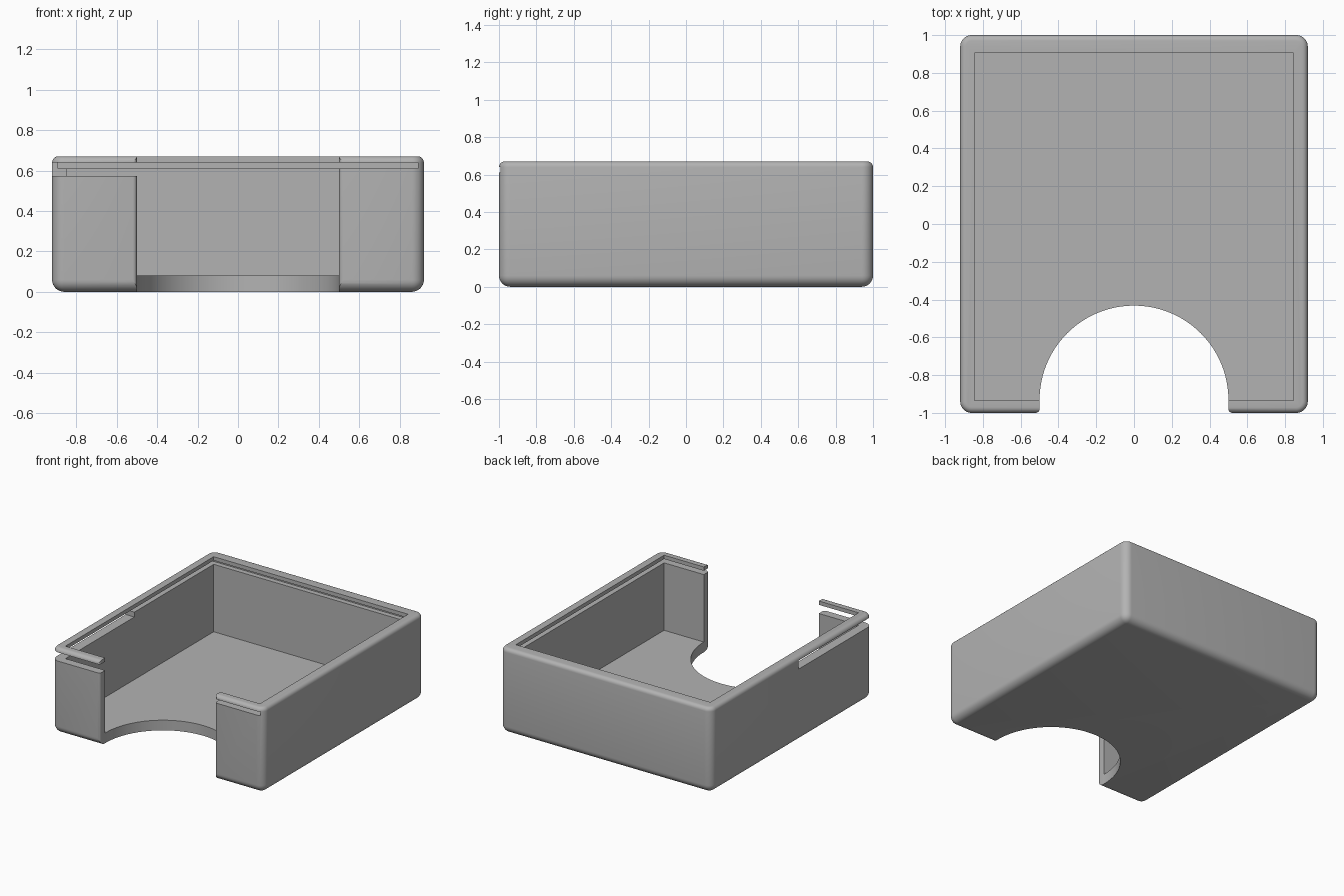
import bpy, bmesh, math

cube = bpy.data.objects.get("Cube")
if cube:
    bpy.data.objects.remove(cube, do_unlink=True)

W, D, H = 0.92, 1.0, 0.67        # half width, half depth, height
INNER_X, FRONT_IN, BACK_IN = 0.845, -0.935, 0.905
FLOOR = 0.08
GROOVE_LOW, GROOVE_TOP = 0.61, 0.64

grey = bpy.data.materials.new("plain_grey")
grey.use_nodes = True
grey.diffuse_color = (0.45, 0.45, 0.45, 1)
grey.node_tree.nodes["Principled BSDF"].inputs["Base Color"].default_value = grey.diffuse_color


def make_object(name, bm):
    bmesh.ops.recalc_face_normals(bm, faces=bm.faces)
    mesh = bpy.data.meshes.new(name)
    bm.to_mesh(mesh)
    bm.free()
    obj = bpy.data.objects.new(name, mesh)
    bpy.context.collection.objects.link(obj)
    mesh.materials.append(grey)
    return obj


def box_mesh(low, high):
    bm = bmesh.new()
    bmesh.ops.create_cube(bm, size=1)
    for v in bm.verts:
        v.co = [(a + b) / 2 + c * (b - a) for a, b, c in zip(low, high, v.co)]
    return bm


def box(name, low, high):
    return make_object(name, box_mesh(low, high))


def prism(name, outline, low, high):
    bm = bmesh.new()
    face = bm.faces.new([bm.verts.new((x, y, low)) for x, y in outline])
    out = bmesh.ops.extrude_face_region(bm, geom=[face])
    for v in out["geom"]:
        if isinstance(v, bmesh.types.BMVert):
            v.co.z = high
    return make_object(name, bm)


# Tray body: soft sides and bottom, tighter rounding at the rim
bm = box_mesh((-W, -D, 0), (W, D, H))
soft = [e for e in bm.edges if min(v.co.z for v in e.verts) < H / 2]
bmesh.ops.bevel(bm, geom=soft, offset=0.06, segments=8, profile=0.5, affect='EDGES')
rim = [e for e in bm.edges if all(v.co.z > H - 0.001 for v in e.verts)]
bmesh.ops.bevel(bm, geom=rim, offset=0.03, segments=5, profile=0.5, affect='EDGES')
tray = make_object("tray", bm)

# Front opening: half circle in the floor with eased corners at the outer face
R, CY, EASE = 0.5, -0.932, 0.02
right_side = [(R + 0.02, -1.1)]
for i in range(5):
    a = math.pi / 2 * i / 4
    right_side.append((R + EASE * (1 - math.sin(a)), -D + EASE * (1 - math.cos(a))))
arc = [(R * math.cos(math.pi * i / 48), CY + R * math.sin(math.pi * i / 48)) for i in range(49)]
outline = right_side + arc + [(-x, y) for x, y in reversed(right_side)]

# Hollow, lid groove open to the front, side slot and front opening
cutters = [
    box("hollow_cutter", (-INNER_X, FRONT_IN, FLOOR), (INNER_X, BACK_IN, 1)),
    box("groove_cutter", (-0.89, -1.1, GROOVE_LOW), (0.89, 0.945, GROOVE_TOP)),
    box("slot_cutter", (-1.1, -1.1, 0.572), (-0.4, -0.08, GROOVE_TOP)),
    prism("opening_cutter", outline, -0.2, 1.1),
]
bpy.context.view_layer.objects.active = tray
for cutter in cutters:
    cutter.hide_render = True
    mod = tray.modifiers.new(cutter.name, 'BOOLEAN')
    mod.operation = 'DIFFERENCE'
    mod.solver = 'EXACT'
    mod.object = cutter
    bpy.ops.object.modifier_apply(modifier=mod.name)
    bpy.data.objects.remove(cutter, do_unlink=True)

# Smooth rounding with crisp cuts
bpy.ops.object.select_all(action='DESELECT')
tray.select_set(True)
bpy.ops.object.shade_smooth_by_angle(angle=math.radians(30))
